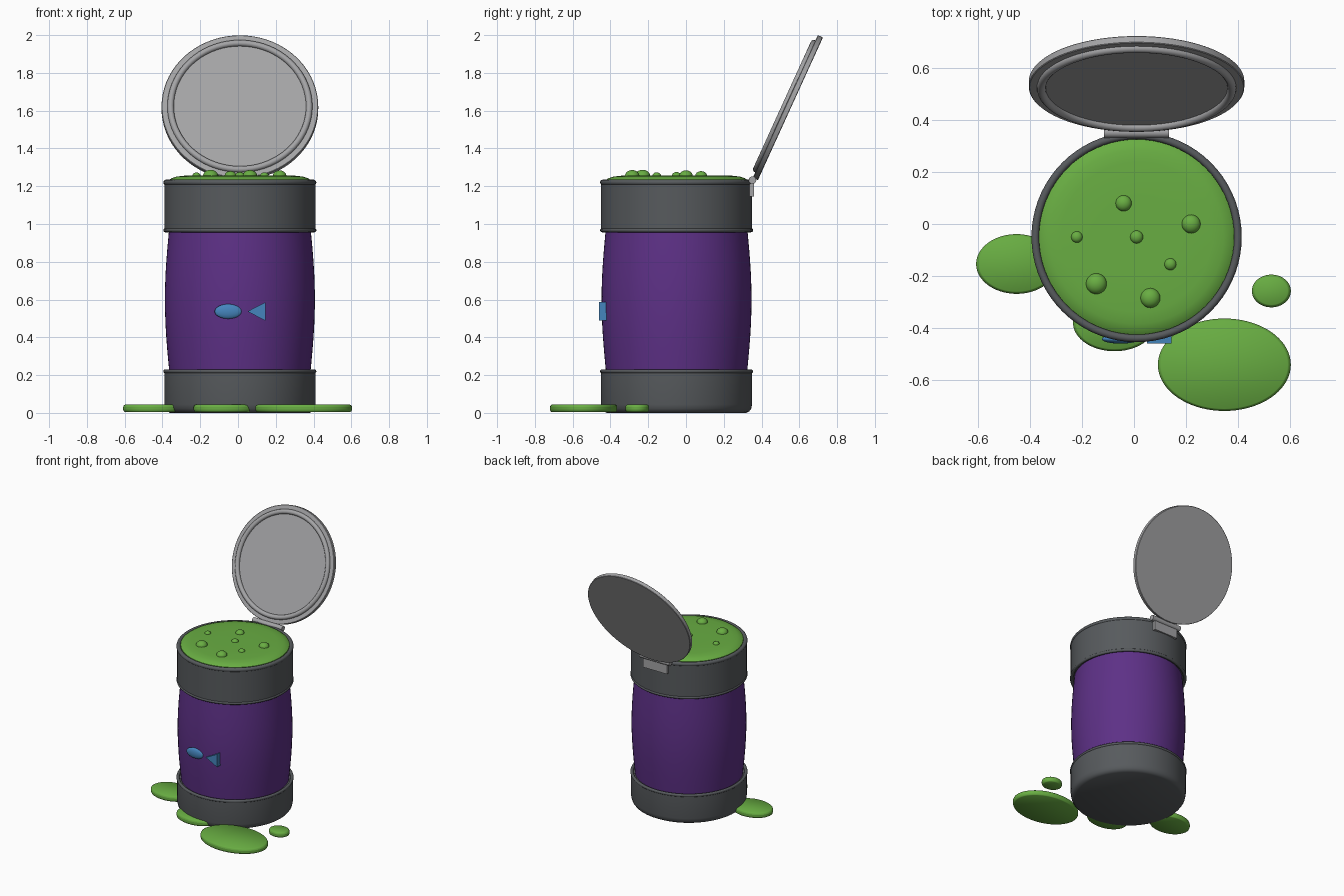
import bpy, bmesh, math
from mathutils import Matrix, Vector

if "Cube" in bpy.data.objects:
    bpy.data.objects.remove(bpy.data.objects["Cube"])

CX, CY = 0.01, -0.05   # barrel axis


def mat(name, rgb):
    m = bpy.data.materials.new(name)
    m.diffuse_color = (*rgb, 1)
    m.use_nodes = True
    m.node_tree.nodes["Principled BSDF"].inputs["Base Color"].default_value = m.diffuse_color
    return m


PURPLE = mat("purple", (0.110, 0.030, 0.240))
DARK = mat("dark grey", (0.095, 0.103, 0.110))
GREY = mat("light grey", (0.370, 0.370, 0.380))
GREEN = mat("slime green", (0.140, 0.420, 0.055))
BLUE = mat("blue", (0.060, 0.235, 0.510))


def finish(name, bm, material, matrix=None, angle=35):
    bmesh.ops.recalc_face_normals(bm, faces=bm.faces)
    me = bpy.data.meshes.new(name)
    bm.to_mesh(me)
    bm.free()
    ob = bpy.data.objects.new(name, me)
    bpy.context.collection.objects.link(ob)
    me.materials.append(material)
    if matrix is not None:
        ob.matrix_world = matrix
    bpy.ops.object.select_all(action='DESELECT')
    ob.select_set(True)
    bpy.context.view_layer.objects.active = ob
    bpy.ops.object.shade_smooth_by_angle(angle=math.radians(angle))
    return ob


def lathe(name, profile, material, matrix, closed=False, n=72):
    """Spin (radius, z) points about z; an open profile gets flat end caps."""
    bm = bmesh.new()
    rings = [[bm.verts.new((r * math.cos(2 * math.pi * i / n),
                            r * math.sin(2 * math.pi * i / n), z)) for i in range(n)]
             for r, z in profile]
    pairs = list(zip(rings, rings[1:]))
    if closed:
        pairs.append((rings[-1], rings[0]))
    else:
        bm.faces.new(rings[0])
        bm.faces.new(rings[-1])
    for a, b in pairs:
        for i in range(n):
            j = (i + 1) % n
            bm.faces.new((a[i], a[j], b[j], b[i]))
    return finish(name, bm, material, matrix)


def ring(name, major, minor, z, material, matrix):
    pts = [(major + minor * math.cos(math.tau * k / 12),
            z + minor * math.sin(math.tau * k / 12)) for k in range(12)]
    return lathe(name, pts, material, matrix, closed=True)


def ball(name, centre, radii, material):
    bm = bmesh.new()
    bmesh.ops.create_uvsphere(bm, u_segments=24, v_segments=14, radius=1)
    return finish(name, bm, material,
                  Matrix.Translation(centre) @ Matrix.Diagonal((*radii, 1)))


AXIS = Matrix.Translation((CX, CY, 0))

# Bulging barrel body
body = []
for k in range(13):
    t = k / 12
    body.append((0.372 + 0.025 * math.sin(math.pi * t), 0.2 + 0.8 * t))
lathe("barrel_body", body, PURPLE, AXIS)

# Bands with beads along their edges
lathe("bottom_band", [(0.37, 0), (0.385, 0.008), (0.395, 0.022), (0.4, 0.045),
                      (0.4, 0.22), (0.36, 0.22)], DARK, AXIS)
lathe("top_band", [(0.36, 0.965), (0.4, 0.965), (0.4, 1.222), (0.37, 1.222)], DARK, AXIS)
for nm, z in (("bottom_bead", 0.22), ("middle_bead", 0.967)):
    ring(nm, 0.394, 0.011, z, DARK, AXIS)
ring("rim_bead", 0.39, 0.015, 1.22, DARK, AXIS)

# Slime filling and bubbles
lathe("slime_fill", [(0.376, 1.21), (0.376, 1.232), (0.362, 1.242), (0.335, 1.251),
                     (0.29, 1.256), (0.15, 1.257)], GREEN, AXIS)
for i, (x, y, r) in enumerate([(-0.04, 0.08, 0.031), (0.22, 0.0, 0.036),
                               (-0.22, -0.05, 0.022), (0.01, -0.05, 0.025),
                               (0.14, -0.155, 0.023), (-0.145, -0.23, 0.040),
                               (0.063, -0.285, 0.038)]):
    ball(f"bubble_{i}", (x, y, 1.255), (r, r, r * 0.8), GREEN)

# Slime puddles on the floor
for i, (x, y, rx, ry) in enumerate([(0.348, -0.542, 0.256, 0.178), (-0.452, -0.154, 0.156, 0.115),
                                    (0.529, -0.258, 0.075, 0.063), (-0.075, -0.38, 0.16, 0.11)]):
    e = 0.008 / rx
    lathe(f"puddle_{i}", [(1 - 1.5 * e, 0.004), (1 - 0.4 * e, 0.009), (1, 0.017), (1, 0.031),
                          (1 - 0.4 * e, 0.039), (1 - 1.5 * e, 0.044)], GREEN,
          Matrix.Translation((x, y, 0)) @ Matrix.Diagonal((rx, ry, 1, 1)))

# Open lid: local z is the inner side, facing front and up
tilt = math.radians(65.5)
LID = Matrix.Translation((CX, 0.553, 1.610)) @ Matrix.Rotation(tilt, 4, 'X')
lathe("lid_plate", [(0.412, 0), (0.415, 0.003), (0.415, 0.027), (0.412, 0.03)], GREY, LID)
ring("lid_inner_ring", 0.367, 0.017, 0.032, GREY, LID)

# Hinge: plate on the band and a pin along x
bm = bmesh.new()
bmesh.ops.create_cube(bm, size=1)
finish("hinge_plate", bm, GREY, Matrix.Translation((CX, 0.346, 1.187))
       @ Matrix.Diagonal((0.2, 0.026, 0.085, 1)))
lathe("hinge_pin", [(0.02, -0.125), (0.02, 0.125)], GREY,
      Matrix.Translation((CX, 0.352, 1.232)) @ Matrix.Rotation(math.pi / 2, 4, 'Y'), n=24)

# Fish decoration: oval body and triangular tail
ball("fish_body", (-0.052, -0.443, 0.537), (0.072, 0.018, 0.039), BLUE)
bm = bmesh.new()
tri = [(0.05, 0.537), (0.145, 0.488), (0.145, 0.586)]
front = [bm.verts.new((x, -0.46, z)) for x, z in tri]
back = [bm.verts.new((x, -0.42, z)) for x, z in tri]
bm.faces.new(front)
bm.faces.new(back)
for i in range(3):
    j = (i + 1) % 3
    bm.faces.new((front[i], front[j], back[j], back[i]))
finish("fish_tail", bm, BLUE)
